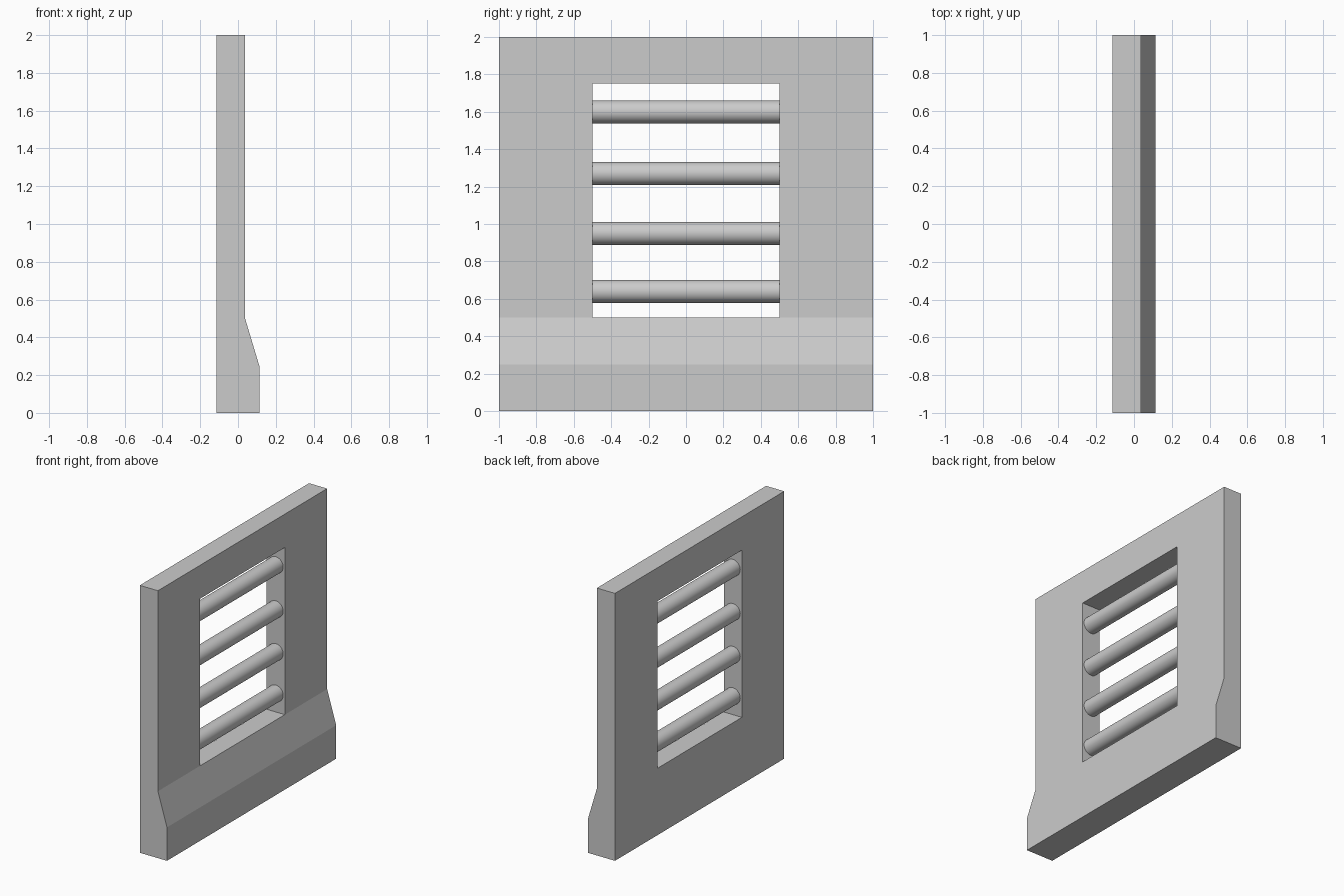
import bpy
import bmesh
import math

default = bpy.data.objects.get("Cube")
if default:
    bpy.data.objects.remove(default, do_unlink=True)

BACK, FACE, SILL = -0.1125, 0.0375, 0.1125   # x of wall back, wall face, plinth face
MID = (BACK + FACE) / 2
LOW, HIGH, HALF = 0.5, 1.75, 0.5             # window bottom, top, half width

grey = bpy.data.materials.new("concrete_grey")
grey.use_nodes = True
colour = (0.6, 0.6, 0.6, 1)
grey.diffuse_color = colour
grey.node_tree.nodes["Principled BSDF"].inputs["Base Color"].default_value = colour


def extrude_profile(name, profile, half_width):
    """Sweep an (x, z) outline along y."""
    bm = bmesh.new()
    face = bm.faces.new([bm.verts.new((x, -half_width, z)) for x, z in profile])
    swept = bmesh.ops.extrude_face_region(bm, geom=[face])["geom"]
    verts = [v for v in swept if isinstance(v, bmesh.types.BMVert)]
    bmesh.ops.translate(bm, verts=verts, vec=(0, 2 * half_width, 0))
    bmesh.ops.recalc_face_normals(bm, faces=bm.faces)
    mesh = bpy.data.meshes.new(name)
    bm.to_mesh(mesh)
    bm.free()
    mesh.materials.append(grey)
    obj = bpy.data.objects.new(name, mesh)
    bpy.context.collection.objects.link(obj)
    return obj


# Wall panel with a sloped plinth along the foot
wall = extrude_profile("wall_panel", [(BACK, 0), (SILL, 0), (SILL, 0.25),
                                      (FACE, LOW), (FACE, 2), (BACK, 2)], 1)

# Window opening
cutter = extrude_profile("window_cutter", [(-0.4, LOW), (0.4, LOW),
                                           (0.4, HIGH), (-0.4, HIGH)], HALF)
cutter.hide_render = True
cut = wall.modifiers.new("window", "BOOLEAN")
cut.operation = "DIFFERENCE"
cut.solver = "EXACT"
cut.object = cutter
bpy.context.view_layer.objects.active = wall
bpy.ops.object.modifier_apply(modifier=cut.name)
bpy.data.objects.remove(cutter, do_unlink=True)

# Round bars across the window
for i, z in enumerate((0.64, 0.95, 1.27, 1.6)):
    bpy.ops.mesh.primitive_cylinder_add(vertices=32, radius=0.0615, depth=2 * HALF,
                                        location=(MID, 0, z),
                                        rotation=(math.pi / 2, 0, 0))
    bar = bpy.context.object
    bar.name = f"window_bar_{i + 1}"
    bar.data.materials.append(grey)
    bpy.ops.object.shade_smooth_by_angle()
